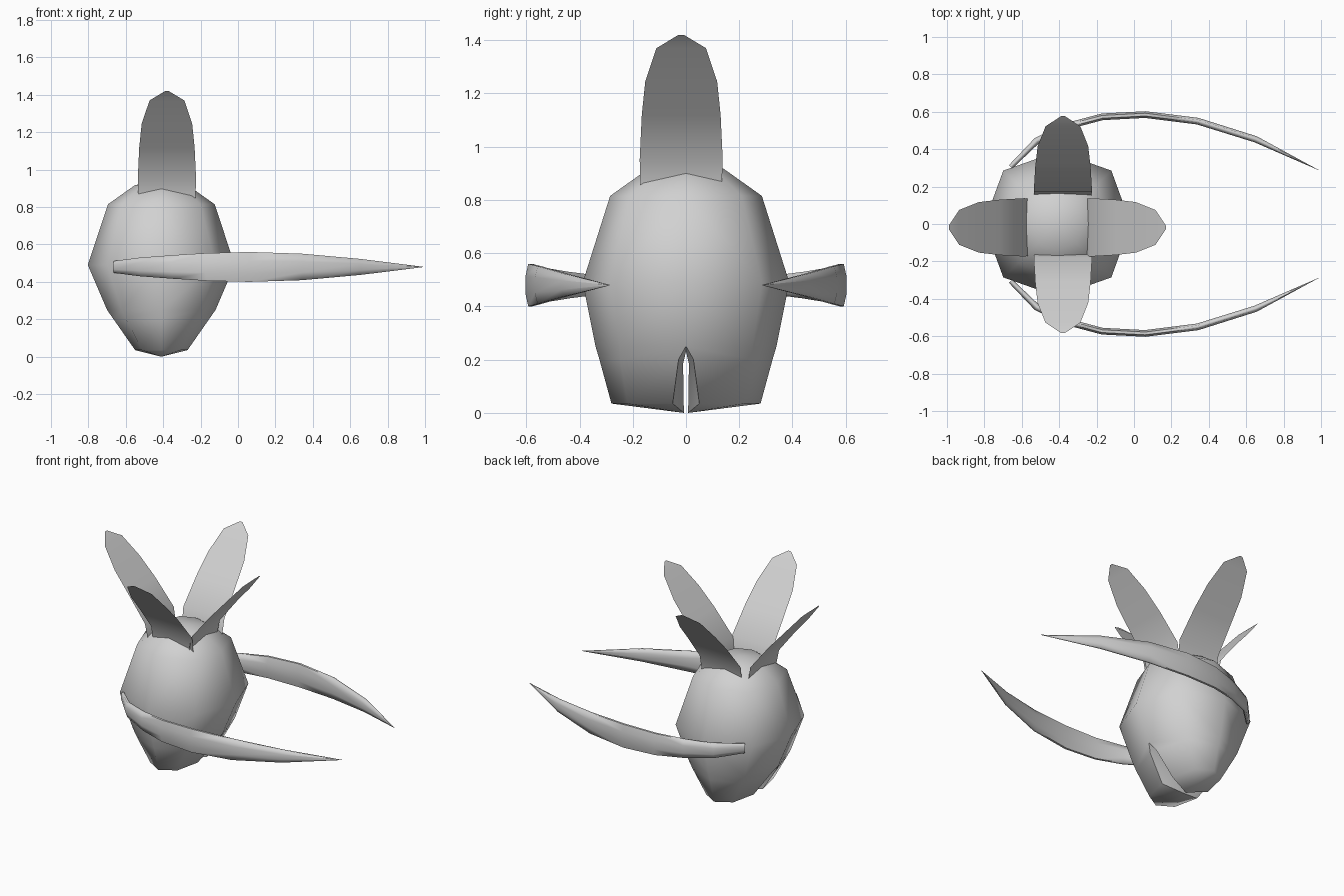
import bpy, bmesh, math
from mathutils import Vector, Matrix

cube = bpy.data.objects.get("Cube")
if cube:
    bpy.data.objects.remove(cube)

GREY = (0.64, 0.64, 0.64, 1)
grey = bpy.data.materials.new("plain grey")
grey.use_nodes = True
grey.diffuse_color = GREY
grey.node_tree.nodes["Principled BSDF"].inputs["Base Color"].default_value = GREY

CENTRE = -0.41  # x of the body axis


def finish(name, bm, outward=True):
    if outward:
        bmesh.ops.recalc_face_normals(bm, faces=bm.faces)
    mesh = bpy.data.meshes.new(name)
    bm.to_mesh(mesh)
    bm.free()
    mesh.materials.append(grey)
    obj = bpy.data.objects.new(name, mesh)
    bpy.context.collection.objects.link(obj)
    bpy.ops.object.select_all(action='DESELECT')
    obj.select_set(True)
    bpy.context.view_layer.objects.active = obj
    bpy.ops.object.shade_smooth_by_angle(angle=math.radians(75))


def bridge(bm, a, b, closed=True):
    n = len(a)
    for i in range(n if closed else n - 1):
        j = (i + 1) % n
        bm.faces.new((a[i], a[j], b[j], b[i]))


# Body: half rings on the +y side, ending in one leg, mirrored across y = 0
def half_ring(bm, z, rx, ry, y0=0.0):
    ring = []
    for k in range(5):
        bulge = 1.04 if k % 2 else 1.0  # slightly squared corners
        t = k * math.pi / 4
        ring.append(bm.verts.new((CENTRE + rx * bulge * math.cos(t),
                                  y0 + (ry - y0) * bulge * math.sin(t), z)))
    return ring


bm = bmesh.new()
apex = bm.verts.new((CENTRE, 0, 0.935))
rings = [half_ring(bm, *r) for r in
         ((0.918, 0.14, 0.14), (0.815, 0.285, 0.285), (0.49, 0.393, 0.388), (0.25, 0.29, 0.34))]
for a, b in zip(rings[0], rings[0][1:]):
    bm.faces.new((apex, a, b))
for upper, lower in zip(rings, rings[1:]):
    bridge(bm, upper, lower, closed=False)

# Leg with rounded inner wall and sole
crotch = bm.verts.new((CENTRE, 0, 0.23))
thigh = half_ring(bm, 0.2, 0.255, 0.325, 0.028)
inner_thigh = bm.verts.new((CENTRE, 0.011, 0.185))
foot = half_ring(bm, 0.035, 0.14, 0.28, 0.05)
inner_foot = bm.verts.new((CENTRE, 0.008, 0.0))
bridge(bm, rings[-1] + [crotch], thigh + [inner_thigh])
bridge(bm, thigh + [inner_thigh], foot + [inner_foot])
for a, b in zip(foot, foot[1:]):
    bm.faces.new((inner_foot, a, b))

geom = bm.verts[:] + bm.edges[:] + bm.faces[:]
bmesh.ops.mirror(bm, geom=geom, axis='Y', merge_dist=0.002)
finish("body", bm)


# Arms: flattened tapering tubes sweeping forward; (x, y, half height)
arm_path = [(-0.66, 0.305, 0.032), (-0.52, 0.445, 0.05), (-0.35, 0.525, 0.063),
            (-0.17, 0.573, 0.074), (0.06, 0.585, 0.08), (0.34, 0.55, 0.071),
            (0.65, 0.453, 0.043), (0.99, 0.287, 0.001)]


def make_arm(name, side):
    bm = bmesh.new()
    loops = []
    for i, (x, y, h) in enumerate(arm_path):
        before, after = arm_path[max(i - 1, 0)], arm_path[min(i + 1, len(arm_path) - 1)]
        along = Vector((after[0] - before[0], after[1] - before[1], 0)).normalized()
        across = Vector((-along.y, along.x, 0))
        thick = min(0.018, 0.4 * h)
        loop = []
        for k in range(8):
            t = (k + 0.5) * math.pi / 4
            p = Vector((x, y, 0.48)) + across * (thick * math.cos(t) * 1.08)
            p.z += h * math.sin(t) * 1.08
            p.y *= side
            loop.append(bm.verts.new(p))
        loops.append(loop)
    for a, b in zip(loops, loops[1:]):
        bridge(bm, a, b)
    bm.faces.new(loops[0])
    bm.faces.new(loops[-1])
    finish(name, bm)


make_arm("left_arm", 1)
make_arm("right_arm", -1)


# Leaves: single curved sheets, steep at the root; (radius, height, half width)
leaf_path = [(0.155, 0.84, 0.152), (0.175, 0.95, 0.156), (0.31, 1.12, 0.148),
             (0.42, 1.245, 0.135), (0.525, 1.37, 0.093), (0.58, 1.42, 0.01)]


def make_leaf(name, quarter, centre):
    bm = bmesh.new()
    turn = Matrix.Translation(centre) @ Matrix.Rotation(quarter * math.pi / 2, 4, 'Z')
    rows = [[bm.verts.new((r, s * w, z)) for s in (-1, 1)] for r, z, w in leaf_path]
    for a, b in zip(rows, rows[1:]):
        bm.faces.new((a[0], b[0], b[1], a[1]))
    bm.transform(turn)
    finish(name, bm, outward=False)


side_centre, end_centre = (CENTRE, -0.018, 0), (-0.38, -0.003, 0)
make_leaf("left_leaf", 0, side_centre)
make_leaf("back_leaf", 1, end_centre)
make_leaf("right_leaf", 2, side_centre)
make_leaf("front_leaf", 3, end_centre)
